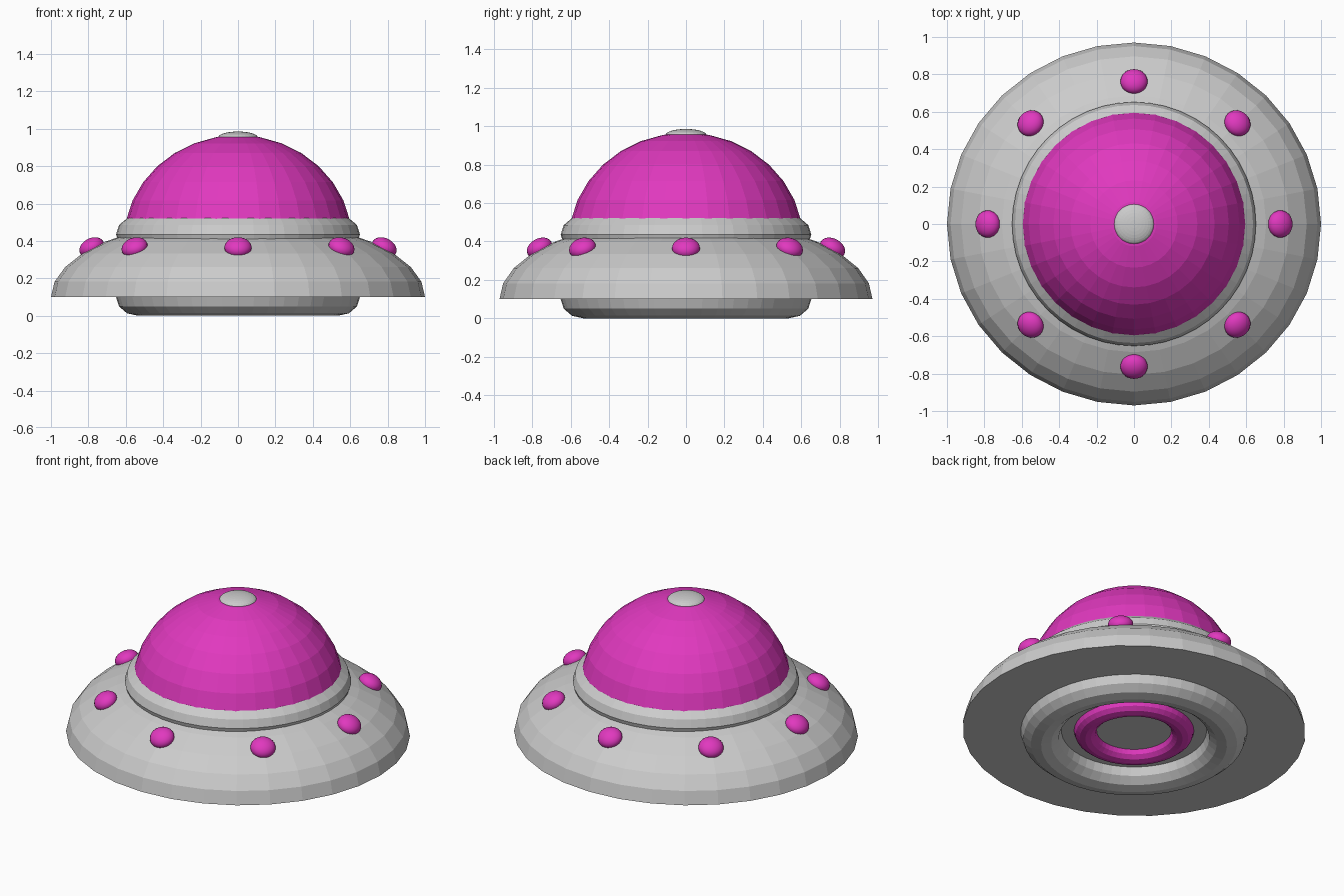
import bpy, bmesh, math
from mathutils import Matrix, Vector

if "Cube" in bpy.data.objects:
    bpy.data.objects.remove(bpy.data.objects["Cube"])

pink = bpy.data.materials.new("pink")
pink.diffuse_color = (0.75, 0.04, 0.52, 1)
pink.use_nodes = True
pink.node_tree.nodes["Principled BSDF"].inputs["Base Color"].default_value = pink.diffuse_color


def finish(obj, name, mat=None):
    obj.name = name
    if mat:
        obj.data.materials.append(mat)
    return obj


def half_ball(name, scale, z, mat=None):
    """Upper half of a faceted ball, closed underneath."""
    bm = bmesh.new()
    bmesh.ops.create_uvsphere(bm, u_segments=32, v_segments=16, radius=1)
    bmesh.ops.delete(bm, geom=[v for v in bm.verts if v.co.z < -0.01], context='VERTS')
    bmesh.ops.holes_fill(bm, edges=[e for e in bm.edges if e.is_boundary], sides=0)
    bmesh.ops.scale(bm, vec=scale, verts=bm.verts)
    bmesh.ops.recalc_face_normals(bm, faces=bm.faces)
    mesh = bpy.data.meshes.new(name)
    bm.to_mesh(mesh)
    bm.free()
    obj = bpy.data.objects.new(name, mesh)
    obj.location.z = z
    bpy.context.collection.objects.link(obj)
    return finish(obj, name, mat)


def ring(name, major, minor, z, flat, mat=None):
    bpy.ops.mesh.primitive_torus_add(major_radius=major, minor_radius=minor,
                                     major_segments=48, minor_segments=12,
                                     location=(0, 0, z))
    obj = bpy.context.object
    obj.scale.z = flat
    return finish(obj, name, mat)


# Hull, glass dome and top cap
half_ball("saucer_hull", (1, 0.97, 0.42), 0.1)
half_ball("dome", (0.61, 0.61, 0.565), 0.4, pink)
half_ball("dome_cap", (0.107, 0.107, 0.033), 0.952)

# Collar around the dome, and rings under the hull
ring("dome_collar", 0.535, 0.117, 0.435, 0.85)
ring("landing_ring", 0.535, 0.117, 0.1, 0.855)
ring("thruster_ring", 0.28, 0.065, 0.1, 0.85, pink)

# Eight lights lying on the sloped hull
for i in range(8):
    a = i * math.pi / 4
    x, y = 0.782 * math.cos(a), 0.762 * math.sin(a)
    bpy.ops.mesh.primitive_uv_sphere_add(segments=24, ring_count=12, radius=1)
    light = finish(bpy.context.object, f"hull_light_{i + 1}", pink)
    light.matrix_world = (Matrix.Translation((x, y, 0.365))
                          @ Matrix.Rotation(a, 4, 'Z')
                          @ Matrix.Rotation(math.radians(27.5), 4, 'Y')
                          @ Matrix.Diagonal((0.07, 0.073, 0.05, 1)))
    bpy.ops.object.shade_smooth_by_angle(angle=math.radians(30))
